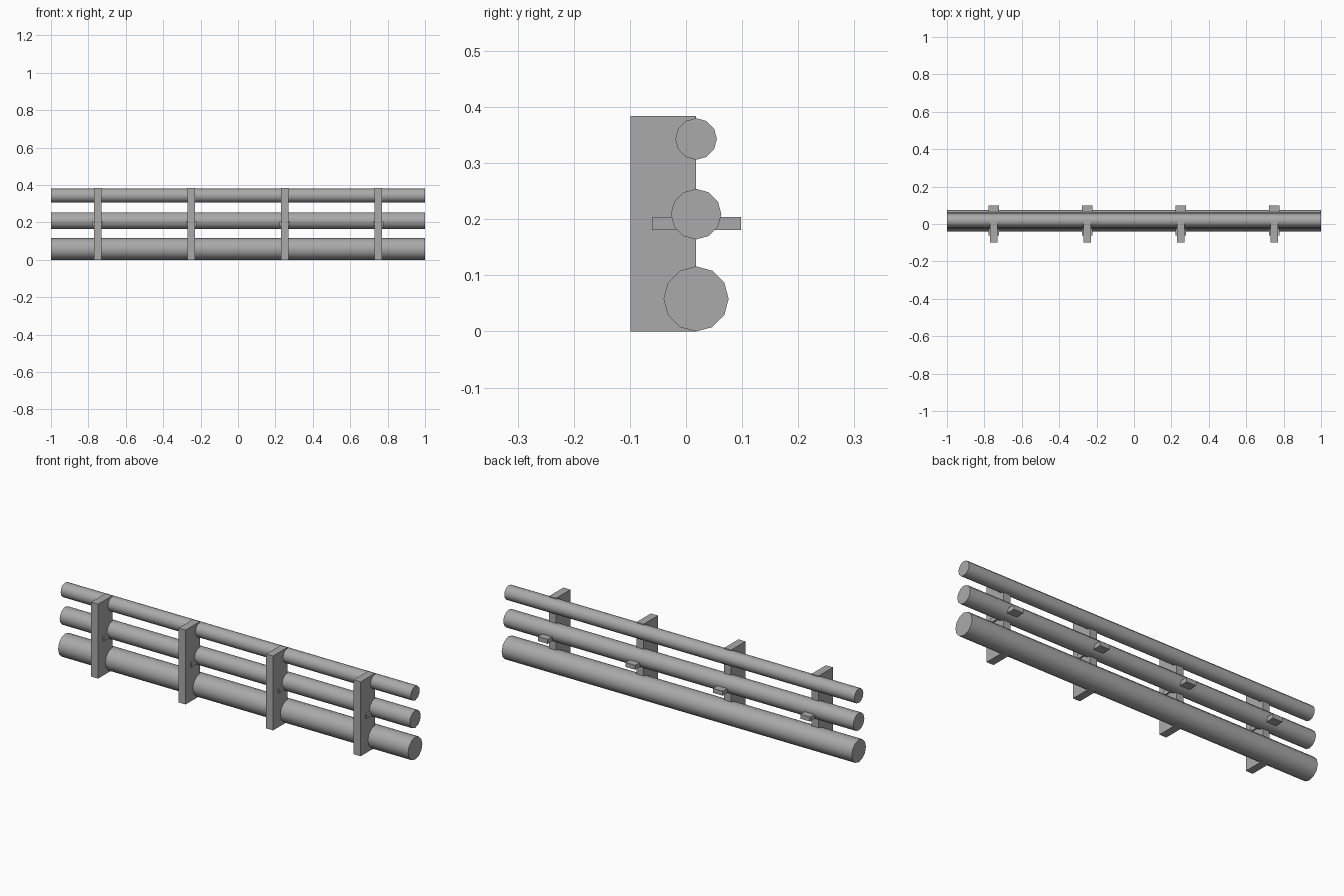
import bpy, math

if "Cube" in bpy.data.objects:
    bpy.data.objects.remove(bpy.data.objects["Cube"])

# Single grey metal colour
grey = bpy.data.materials.new("metal_grey")
grey.diffuse_color = (0.4, 0.4, 0.4, 1)
grey.use_nodes = True
grey.node_tree.nodes["Principled BSDF"].inputs["Base Color"].default_value = grey.diffuse_color


def box(name, x0, x1, y0, y1, z0, z1):
    bpy.ops.mesh.primitive_cube_add(size=1, location=((x0 + x1) / 2, (y0 + y1) / 2, (z0 + z1) / 2))
    o = bpy.context.object
    o.name = name
    o.scale = (x1 - x0, y1 - y0, z1 - z0)
    bpy.ops.object.transform_apply(location=False, rotation=False, scale=True)
    o.data.materials.append(grey)


def pipe(name, radius, z):
    bpy.ops.mesh.primitive_cylinder_add(vertices=12, radius=radius, depth=2,
                                        location=(0, 0.018, z), rotation=(0, math.pi / 2, 0))
    o = bpy.context.object
    o.name = name
    o.data.materials.append(grey)
    bpy.ops.object.shade_smooth_by_angle(angle=math.radians(40))


# Three horizontal pipes, thinner towards the top
pipe("lower_pipe", 0.058, 0.058)
pipe("middle_pipe", 0.045, 0.209)
pipe("upper_pipe", 0.037, 0.343)

# Four upright posts, each with a small cross bracket under the middle pipe
for i, x in enumerate((-0.75, -0.25, 0.25, 0.75), 1):
    box(f"post_{i}", x - 0.02, x + 0.02, -0.099, 0.018, 0, 0.384)
    box(f"bracket_{i}", x - 0.028, x + 0.028, -0.061, 0.098, 0.181, 0.204)
